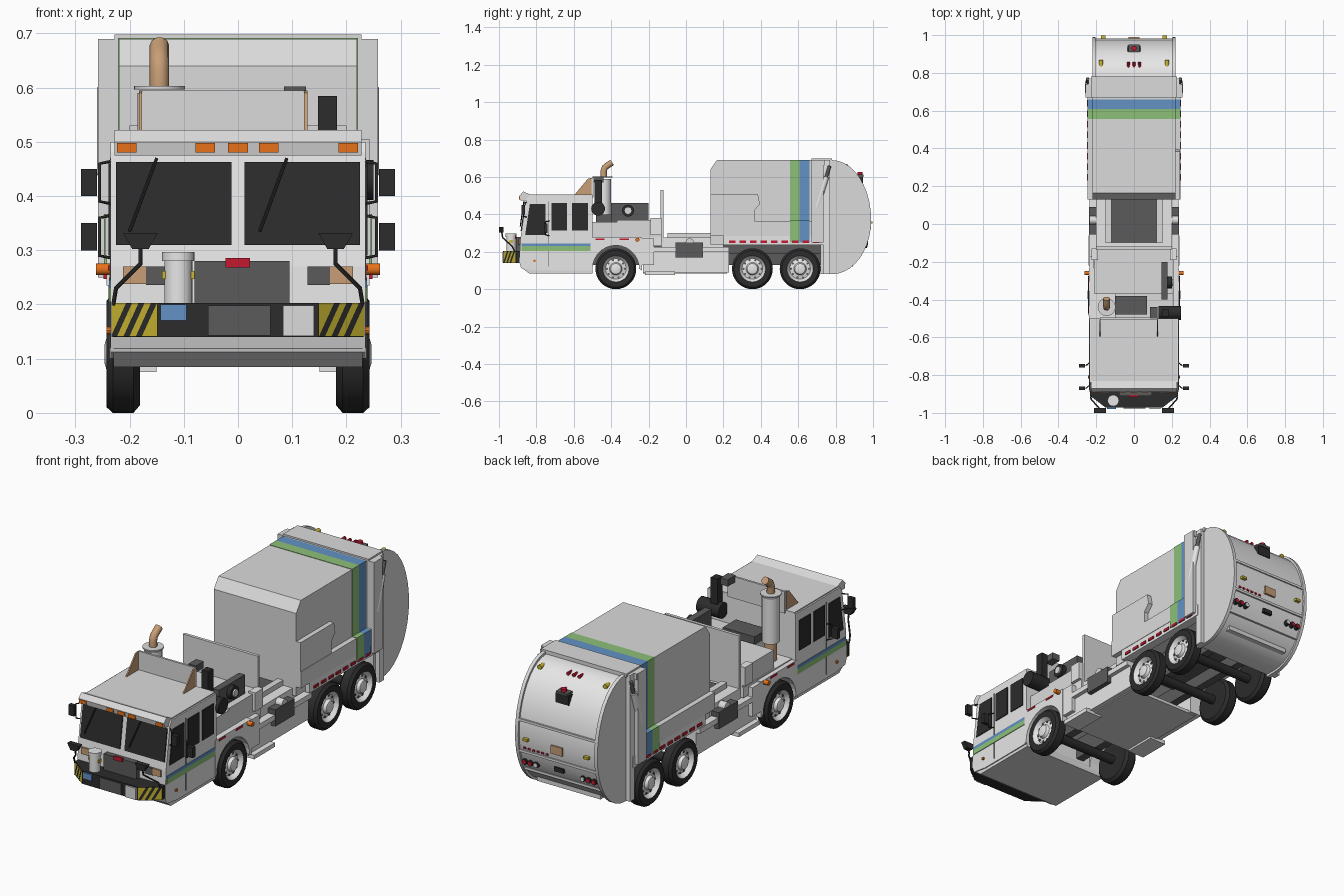
import bpy, bmesh, math
from mathutils import Vector

if "Cube" in bpy.data.objects:
    bpy.data.objects.remove(bpy.data.objects["Cube"])

COL = dict(white=(.84, .84, .84), grey=(.71, .71, .71), dark_grey=(.105, .105, .105), black=(.025, .025, .025),
           blue=(.125, .29, .56), green=(.27, .53, .19), yellow=(.6, .47, .03), orange=(.82, .17, .01),
           red=(.55, .01, .03), tan=(.57, .34, .18))
MAT = {}
for n, c in COL.items():
    MAT[n] = bpy.data.materials.new(n)
    MAT[n].diffuse_color = (*c, 1)


def add(name, bm, *mats):
    bmesh.ops.recalc_face_normals(bm, faces=bm.faces)
    me = bpy.data.meshes.new(name)
    bm.to_mesh(me)
    bm.free()
    return link(name, me, *mats)


def link(name, me, *mats):
    ob = bpy.data.objects.new(name, me)
    bpy.context.collection.objects.link(ob)
    for m in mats:
        me.materials.append(MAT[m])
    return ob


def smooth(ob, deg=35):
    bpy.ops.object.select_all(action='DESELECT')
    ob.select_set(True)
    bpy.context.view_layer.objects.active = ob
    bpy.ops.object.shade_smooth_by_angle(angle=math.radians(deg))
    return ob


def prism(name, pts, a, b, axis, mat):
    """Extrude a 2D outline from a to b along x (y,z), y (x,z) or z (x,y)."""
    put = dict(x=lambda p, t: (t, p[0], p[1]), y=lambda p, t: (p[0], t, p[1]), z=lambda p, t: (p[0], p[1], t))[axis]
    bm = bmesh.new()
    lo = [bm.verts.new(put(p, a)) for p in pts]
    hi = [bm.verts.new(put(p, b)) for p in pts]
    bm.faces.new(lo)
    bm.faces.new(hi[::-1])
    for i in range(len(pts)):
        j = (i + 1) % len(pts)
        bm.faces.new((lo[i], lo[j], hi[j], hi[i]))
    return add(name, bm, mat)


def box(name, x0, x1, y0, y1, z0, z1, mat):
    return prism(name, [(x0, y0), (x1, y0), (x1, y1), (x0, y1)], z0, z1, 'z', mat)


def pair(name, x0, x1, *rest):
    for s, side in ((1, 'right'), (-1, 'left')):
        box(f'{side}_{name}', s * x0, s * x1, *rest)


def rod(name, p, q, r, mat, seg=20):
    p, q = Vector(p), Vector(q)
    bm = bmesh.new()
    M = (q - p).to_track_quat('Z', 'Y').to_matrix().to_4x4()
    M.translation = (p + q) / 2
    bmesh.ops.create_cone(bm, cap_ends=True, segments=seg, radius1=r, radius2=r, depth=(q - p).length, matrix=M)
    return smooth(add(name, bm, mat))


def tube(name, pts, r, mat):
    cu = bpy.data.curves.new(name, 'CURVE')
    cu.dimensions, cu.bevel_depth, cu.bevel_resolution, cu.use_fill_caps = '3D', r, 3, True
    sp = cu.splines.new('POLY')
    sp.points.add(len(pts) - 1)
    for p, c in zip(sp.points, pts):
        p.co = (*c, 1)
    tmp = bpy.data.objects.new(name + '_path', cu)
    me = bpy.data.meshes.new_from_object(tmp)
    bpy.data.objects.remove(tmp)
    me.materials.clear()
    return smooth(link(name, me, mat), 50)


def wheel(name, s, y, xo, w):
    """Lathed tyre and dished rim, plus rim holes."""
    R = .109
    prof = [(-w, 0), (-w, .095), (-w + .012, R), (-.012, R), (0, .098), (0, .07), (-.006, .066), (-.02, .055),
            (-.014, .034), (0, .028), (.003, .018), (.003, 0)]
    n, bm, rings = 36, bmesh.new(), []
    for t, r in prof:
        k = n if r else 1
        rings.append([bm.verts.new((s * (xo + t), y + r * math.cos(2 * math.pi * i / k),
                                    R + r * math.sin(2 * math.pi * i / k))) for i in range(k)])
    for j, (a, b) in enumerate(zip(rings, rings[1:])):
        for i in range(n):
            k = (i + 1) % n
            vs = [a[i % len(a)], a[k % len(a)], b[k % len(b)], b[i % len(b)]]
            bm.faces.new(list(dict.fromkeys(vs))).material_index = int(j >= 5)
    smooth(add(name, bm, 'black', 'white'), 30)
    for i in range(10):
        a = i * math.pi / 5
        c = (y + .048 * math.cos(a), R + .048 * math.sin(a))
        rod(name + '_rim_hole', (s * (xo - .025), *c), (s * (xo - .015), *c), .006, 'dark_grey', 8)


# Wheels and axles
for s, side in ((1, 'right'), (-1, 'left')):
    for y, pos in ((-.375, 'front'), (.355, 'middle'), (.61, 'rear')):
        wheel(f'{side}_{pos}_wheel', s, y, .243, .062)
for y in (-.375, .355, .61):
    rod('axle', (-.2, y, .109), (.2, y, .109), .022, 'black')

# Chassis, underside plate and side equipment
pair('chassis_rail', .07, .11, -.85, .75, .13, .24, 'dark_grey')
box('belly_plate', -.19, .19, -.23, .22, .085, .1, 'grey')
pair('lower_side_panel', .15, .215, -.23, .23, .09, .2, 'white')
pair('step_ledge', .15, .24, -.22, -.06, .075, .095, 'white')
pair('upper_side_ledge', .15, .235, -.24, .23, .2, .225, 'white')
pair('side_locker', .2, .238, -.055, .09, .17, .25, 'dark_grey')
pair('step_box', .17, .235, -.24, -.17, .13, .27, 'white')

# Cab
prism('cab_underside', [(-.885, .12), (-.84, .085), (-.5, .085), (-.5, .12)], -.23, .23, 'x', 'grey')
prism('cab', [(-.88, .112), (-.89, .14), (-.885, .27), (-.855, .48), (-.84, .5), (-.5, .5), (-.5, .1), (-.8, .1)],
      -.235, .235, 'x', 'white')
prism('cab_roof', [(-.885, .475), (-.89, .5), (-.87, .522), (-.83, .505), (-.5, .505), (-.5, .49), (-.84, .475)],
      -.228, .228, 'x', 'grey')
fy = lambda z: -.885 + (z - .27) / .21 * .03
pane = [(fy(z) + d, z) for z, d in ((.31, .003), (.31, -.005), (.463, -.005), (.463, .003))]
for s, side in ((1, 'right'), (-1, 'left')):
    prism(side + '_windshield', pane, s * .012, s * .225, 'x', 'black')
    x = s * .12 - .08
    rod('wiper', (x, fy(.33) - .01, .335), (x + .05, fy(.47) - .01, .47), .003, 'black', 6)
    prism(side + '_quarter_window', [(-.86, .29), (-.75, .29), (-.75, .455), (-.835, .455)],
          s * .234, s * .239, 'x', 'black')
    a = [(-.51 if i < 2 else -.235, z) for i, z in enumerate((.1, .275, .275, .1))]
    arc = [(-.375 + .125 * math.cos(t * math.pi / 14), .109 + .125 * math.sin(t * math.pi / 14)) for t in range(15)]
    prism(side + '_front_fender', a + arc, s * .15, s * .237, 'x', 'white')
pair('door_window', .234, .239, -.72, -.635, .315, .46, 'black')
pair('rear_cab_window', .234, .239, -.61, -.525, .315, .46, 'black')
pair('cab_blue_stripe', .234, .238, -.88, -.511, .23, .245, 'blue')
pair('cab_green_stripe', .234, .238, -.88, -.511, .205, .23, 'green')
pair('door_seam', .234, .2365, -.735, -.732, .12, .47, 'dark_grey')
for x in (-.205, -.06, 0, .057, .203):
    box('roof_marker_light', x - .018, x + .018, -.893, -.88, .48, .498, 'orange')

# Grille, headlights and bumper
box('grille', -.08, .095, -.91, -.88, .2, .28, 'dark_grey')
box('grille_badge_light', -.023, .022, -.915, -.905, .268, .286, 'red')
pair('headlight', .17, .212, -.893, -.88, .238, .27, 'tan')
pair('headlight_housing', .128, .17, -.895, -.88, .236, .27, 'dark_grey')
prism('bumper', [(-.232, -.88), (-.232, -.91), (-.15, -.972), (.15, -.972), (.232, -.91), (.232, -.88)],
      .14, .203, 'z', 'black')
box('bumper_center_plate', -.055, .06, -.977, -.97, .143, .198, 'dark_grey')
box('bumper_blue_box', -.143, -.095, -.98, -.965, .17, .2, 'blue')
box('bumper_grey_box', .083, .14, -.98, -.965, .142, .198, 'grey')
for s, side in ((1, 'right'), (-1, 'left')):
    P, Q = Vector((s * .147, -.975, 0)), Vector((s * .232, -.911, 0))
    off = Vector((s * .0012, -.0016, 0))

    def plate(name, quad, lift, mat):
        bm = bmesh.new()
        bm.faces.new([bm.verts.new(P.lerp(Q, u) + off * lift + Vector((0, 0, z))) for u, z in quad])
        add(side + name, bm, mat)
    plate('_hazard_plate', [(0, .141), (1, .141), (1, .203), (0, .203)], 1, 'yellow')
    for u in (0, .27, .54):
        plate('_hazard_stripe', [(u, .141), (u + .13, .141), (u + .46, .203), (u + .33, .203)]
              if s > 0 else [(u + .33, .141), (u + .46, .141), (u + .13, .203), (u, .203)], 2, 'black')
rod('bumper_canister', (-.11, -.935, .2), (-.11, -.935, .28), .026, 'white')
rod('bumper_canister_cap', (-.11, -.935, .28), (-.11, -.935, .297), .03, 'white')
box('canister_clamp', -.14, -.08, -.945, -.925, .247, .262, 'yellow')

# Mirrors and marker lamps
for s, side in ((1, 'right'), (-1, 'left')):
    for z, y in ((.425, -.87), (.325, -.75)):
        box(side + '_mirror', s * .26, s * .29, y - .01, y + .01, z - .025, z + .025, 'black')
        tube(side + '_mirror_arm', [(s * .23, y + .02, z + .04), (s * .255, y, z + .035), (s * .255, y, z - .035),
                                    (s * .23, y + .02, z - .04)], .003, 'black')
    prism(side + '_front_mirror', [(s * .165, .302), (s * .195, .302), (s * .212, .332), (s * .148, .332)],
          -1, -.975, 'y', 'black')
    tube(side + '_front_mirror_arm', [(s * .23, -.915, .2), (s * .225, -.93, .23), (s * .18, -.98, .275),
                                      (s * .18, -.985, .305)], .004, 'black')
    rod(side + '_side_lamp', (s * .235, -.26, .265), (s * .262, -.26, .265), .011, 'orange', 12)
    rod(side + '_step_lamp', (s * .23, -.81, .152), (s * .243, -.81, .152), .007, 'orange', 8)

# Engine deck behind the cab
box('engine_deck_low', -.215, .21, -.5, -.13, .23, .28, 'white')
box('engine_deck', -.21, .21, -.37, -.13, .27, .37, 'grey')
box('engine_deck_front', -.1, .21, -.5, -.37, .27, .36, 'grey')
box('engine_top', -.1, .07, -.48, -.38, .36, .4, 'dark_grey')
box('engine_unit', .145, .178, -.4, -.2, .36, .46, 'dark_grey')
rod('engine_fan', (.17, -.31, .42), (.2, -.31, .42), .032, 'black')
rod('engine_fan_hub', (.19, -.31, .42), (.207, -.31, .42), .018, 'grey')
box('cab_rear_plate', -.18, .125, -.505, -.495, .49, .595, 'grey')
for x in (-.18, .125):
    prism('roof_bracket', [(-.6, .5), (-.505, .5), (-.505, .595), (-.525, .59)], x - .003, x + .003, 'x', 'tan')
box('air_intake_duct', .148, .183, -.49, -.45, .45, .585, 'black')
box('air_intake_hood', .085, .125, -.5, -.44, .57, .602, 'dark_grey')
rod('air_cleaner', (.13, -.47, .43), (.25, -.47, .43), .037, 'black')
# Exhaust stack
rod('exhaust_lower_pipe', (-.145, -.44, .27), (-.145, -.44, .39), .027, 'tan')
rod('muffler', (-.145, -.44, .37), (-.145, -.44, .59), .04, 'white')
rod('muffler_disc', (-.145, -.44, .597), (-.145, -.44, .603), .047, 'grey', 28)
tube('exhaust_tip', [(-.145, -.44, .6), (-.145, -.44, .632), (-.145, -.434, .65), (-.145, -.42, .661),
                     (-.145, -.395, .678)], .018, 'tan')

# Hopper
box('hopper_wall', -.2, .2, -.135, -.12, .25, .53, 'grey')
box('hopper_base', -.2, .2, -.13, .2, .2, .275, 'white')
box('hopper_floor', -.12, .12, -.1, .13, .27, .28, 'dark_grey')
pair('hopper_rail', .12, .15, -.1, .14, .27, .3, 'grey')
pair('hopper_post', .19, .225, -.19, -.13, .29, .38, 'white')
for s in (1, -1):
    rod('hopper_pivot', (s * .18, .02, .25), (s * .235, .02, .25), .022, 'grey')

# Main body with painted bands
prism('body', [(.13, .24), (.13, .64), (.165, .69), (.75, .69), (.75, .24)], -.22, .22, 'x', 'grey')
box('body_underside', -.13, .13, .2, .78, .19, .245, 'dark_grey')
pair('body_sill', .2, .243, .2, .75, .235, .29, 'white')
pair('side_slab', .2, .245, .13, .67, .285, .365, 'grey')
prism('side_panel', [(.13, .285), (.13, .505), (.385, .505), (.395, .455), (.365, .42), (.365, .285)],
      .2, .243, 'x', 'grey')
for name, a, b in (('green', .555, .608), ('blue', .608, .66)):
    box(name + '_body_band', -.2215, .2215, a, b, .25, .692, name)
    box(name + '_slab_band', -.247, .247, a, b, .25, .367, name)
for i in range(9):
    pair('reflector_strip', .24, .248, .23 + i * .056, .265 + i * .056, .247, .26, 'red')
for y in (-.46, -.33):
    pair('fender_reflector', .236, .24, y - .025, y + .025, .263, .272, 'red')

# Tailgate: rounded side plates with a recessed skin
def outline(k):
    pts = [(.72, .37 - .29 * k), (.72, .37 + .32 * k)]
    for i in range(21):
        t = math.pi / 2 - i * math.pi / 20
        pts.append((.78 + .21 * k * math.cos(t), .37 + (.32 if t > 0 else .29) * k * math.sin(t)))
    return pts


ry = lambda z: .78 + .202 * math.sqrt(max(0, 1 - ((z - .37) / (.307 if z > .37 else .278)) ** 2))
smooth(prism('tailgate_skin', outline(.96), -.205, .205, 'x', 'white'))
for s, side in ((1, 'right'), (-1, 'left')):
    smooth(prism(side + '_tailgate_plate', outline(1), s * .203, s * .22, 'x', 'grey'))
    box(side + '_tailgate_post', s * .215, s * .258, .67, .735, .25, .69, 'grey')
    box(side + '_tailgate_edge', s * .215, s * .24, .735, .77, .08, .69, 'white')
    rod(side + '_lift_cylinder', (s * .245, .7, .44), (s * .245, .75, .6), .015, 'white')
    rod(side + '_lift_piston', (s * .245, .75, .6), (s * .245, .768, .66), .009, 'dark_grey')
    for x, m in ((.185, 'red'), (.155, 'red'), (.125, 'white')):
        rod('tail_lamp_ring', (s * x, .9, .235), (s * x, ry(.235) + .012, .235), .014, 'black', 12)
        rod('tail_lamp', (s * x, .95, .235), (s * x, ry(.235) + .015, .235), .01, m, 12)
    rod('top_corner_lamp', (s * .175, .76, .655), (s * .175, ry(.655) + .012, .655), .011, 'yellow', 12)
    box('amber_marker', s * .15, s * .175, ry(.36), .998, .35, .362, 'yellow')
box('tailgate_top_bar', -.228, .228, .67, .78, .68, .698, 'grey')
box('tailgate_top_ledge', -.255, .255, .67, .74, .66, .69, 'grey')
for x in (-.03, 0, .03):
    rod('top_center_lamp', (x, .76, .66), (x, ry(.66) + .012, .66), .008, 'red', 10)
for z in (.44, .29, .19):
    box('tailgate_rib', -.204, .204, ry(z) - .03, ry(z) + .006, z - .006, z + .006, 'grey')
box('tailgate_lower_bar', -.17, .17, ry(.13) - .03, ry(.13) + .012, .12, .145, 'grey')
box('rear_plate', -.03, .03, ry(.36) - .01, ry(.36) + .007, .325, .365, 'tan')
box('rear_latch', -.025, .025, ry(.25) - .02, ry(.25) + .01, .235, .255, 'black')
for i in range(6):
    x = .05 + i * .024
    box('rear_reflector', x, x + .012, ry(.31) - .01, ry(.31) + .004, .305, .313, 'red')
# Rear camera unit
box('camera_box', -.035, .035, .89, .945, .555, .6, 'black')
box('camera_hood', -.03, .03, .91, .95, .6, .612, 'dark_grey')
rod('camera_beacon', (0, .93, .61), (0, .93, .626), .014, 'red', 12)

for m in bpy.data.materials:
    if m.users and not m.is_grease_pencil:
        m.use_nodes = True
        m.node_tree.nodes["Principled BSDF"].inputs["Base Color"].default_value = m.diffuse_color
